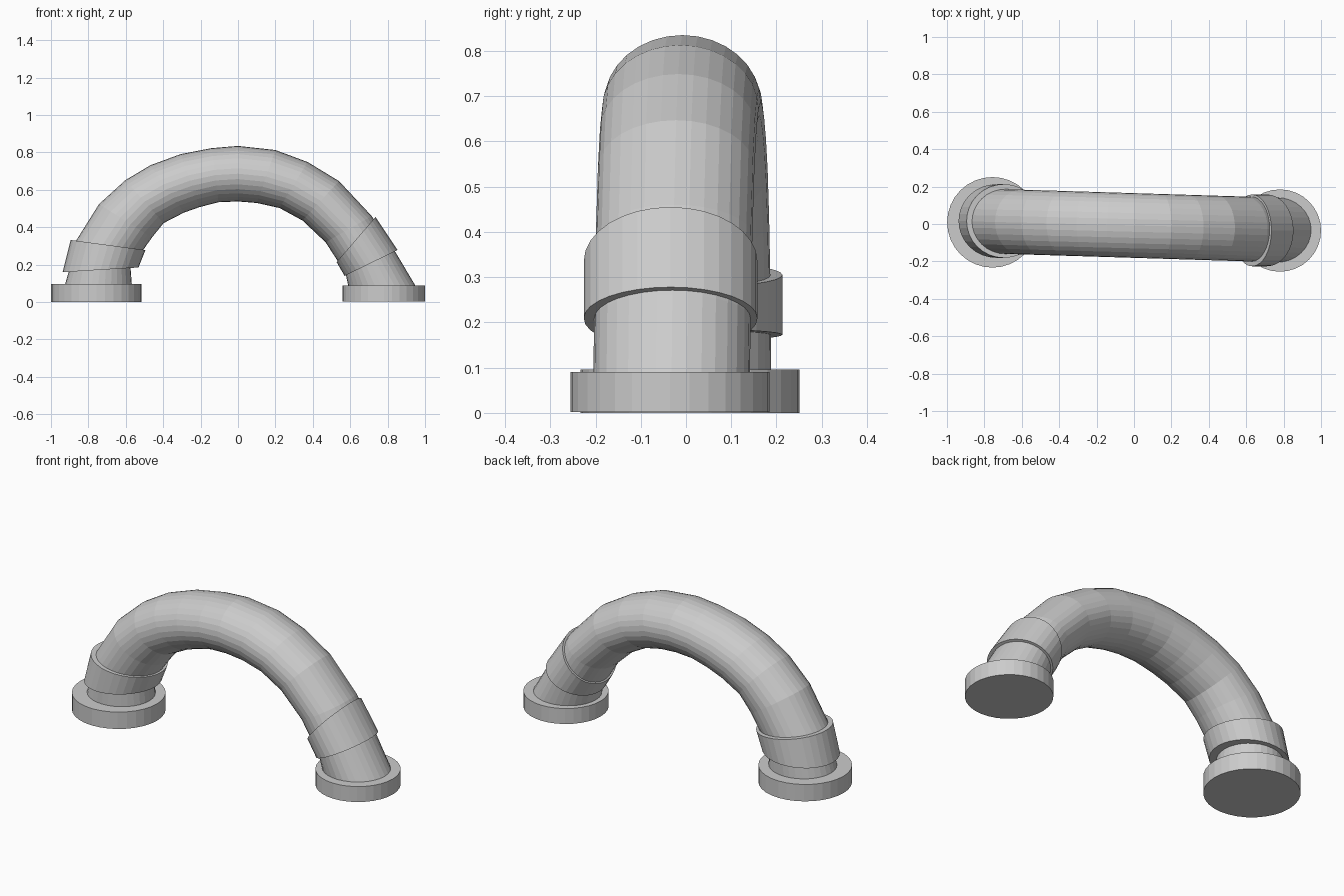
import bpy, bmesh, math
from mathutils import Vector

if "Cube" in bpy.data.objects:
    bpy.data.objects.remove(bpy.data.objects["Cube"])

SIDES = 32
grey = bpy.data.materials.new("pipe grey")
grey.diffuse_color = (0.6, 0.6, 0.6, 1)
grey.use_nodes = True
grey.node_tree.nodes["Principled BSDF"].inputs["Base Color"].default_value = grey.diffuse_color


def loft(name, rings):
    """Skin elliptical rings. Each ring: outer (x, z), inner (x, z), centre y, half width in y."""
    bm = bmesh.new()
    loops = []
    for ox, oz, ix, iz, cy, ry in rings:
        centre = Vector(((ox + ix) / 2, cy, (oz + iz) / 2))
        half = Vector(((ox - ix) / 2, 0, (oz - iz) / 2))
        loop = []
        for i in range(SIDES):
            a = 2 * math.pi * i / SIDES
            loop.append(bm.verts.new(centre + half * math.cos(a) + Vector((0, ry * math.sin(a), 0))))
        loops.append(loop)
    for a, b in zip(loops, loops[1:]):
        for i in range(SIDES):
            j = (i + 1) % SIDES
            bm.faces.new((a[i], a[j], b[j], b[i]))
    bm.faces.new(loops[0])
    bm.faces.new(loops[-1])
    bmesh.ops.recalc_face_normals(bm, faces=bm.faces)
    mesh = bpy.data.meshes.new(name)
    bm.to_mesh(mesh)
    bm.free()
    mesh.materials.append(grey)
    obj = bpy.data.objects.new(name, mesh)
    bpy.context.collection.objects.link(obj)
    return obj


# Arched pipe: outer and inner edge points from the left foot to the right foot
arch = [
    (-0.935, 0.06, -0.565, 0.06),
    (-0.90, 0.18, -0.575, 0.19),
    (-0.868, 0.325, -0.52, 0.26),
    (-0.743, 0.524, -0.46, 0.345),
    (-0.602, 0.652, -0.398, 0.422),
    (-0.468, 0.732, -0.29, 0.478),
    (-0.307, 0.791, -0.205, 0.508),
    (-0.142, 0.823, -0.104, 0.534),
    (0.0, 0.835, 0.0, 0.538),
    (0.20, 0.813, 0.10, 0.53),
    (0.372, 0.749, 0.222, 0.503),
    (0.54, 0.647, 0.345, 0.436),
    (0.715, 0.46, 0.468, 0.32),
    (0.715, 0.455, 0.53, 0.22),
    (0.845, 0.262, 0.575, 0.155),
    (0.965, 0.06, 0.595, 0.06),
]
arch.pop(13)
loft("arched_pipe", [(*p, -0.008 - 0.031 * (p[0] + p[2]) / 2, 0.173) for p in arch])

# Collars around each leg
loft("left_collar", [(-0.938, 0.160, -0.532, 0.185, 0.016, 0.197),
                     (-0.895, 0.332, -0.495, 0.278, 0.016, 0.197)])
loft("right_collar", [(0.735, 0.455, 0.527, 0.214, -0.034, 0.192),
                      (0.853, 0.278, 0.570, 0.140, -0.034, 0.192)])

# Round base flanges
for name, x, y, r, z0, z1 in (("left_flange", -0.757, 0.009, 0.242, 0.0, 0.096),
                              ("right_flange", 0.78, -0.035, 0.22, 0.002, 0.09)):
    loft(name, [(x + r, z, x - r, z, y, r) for z in (z0, z1)])
